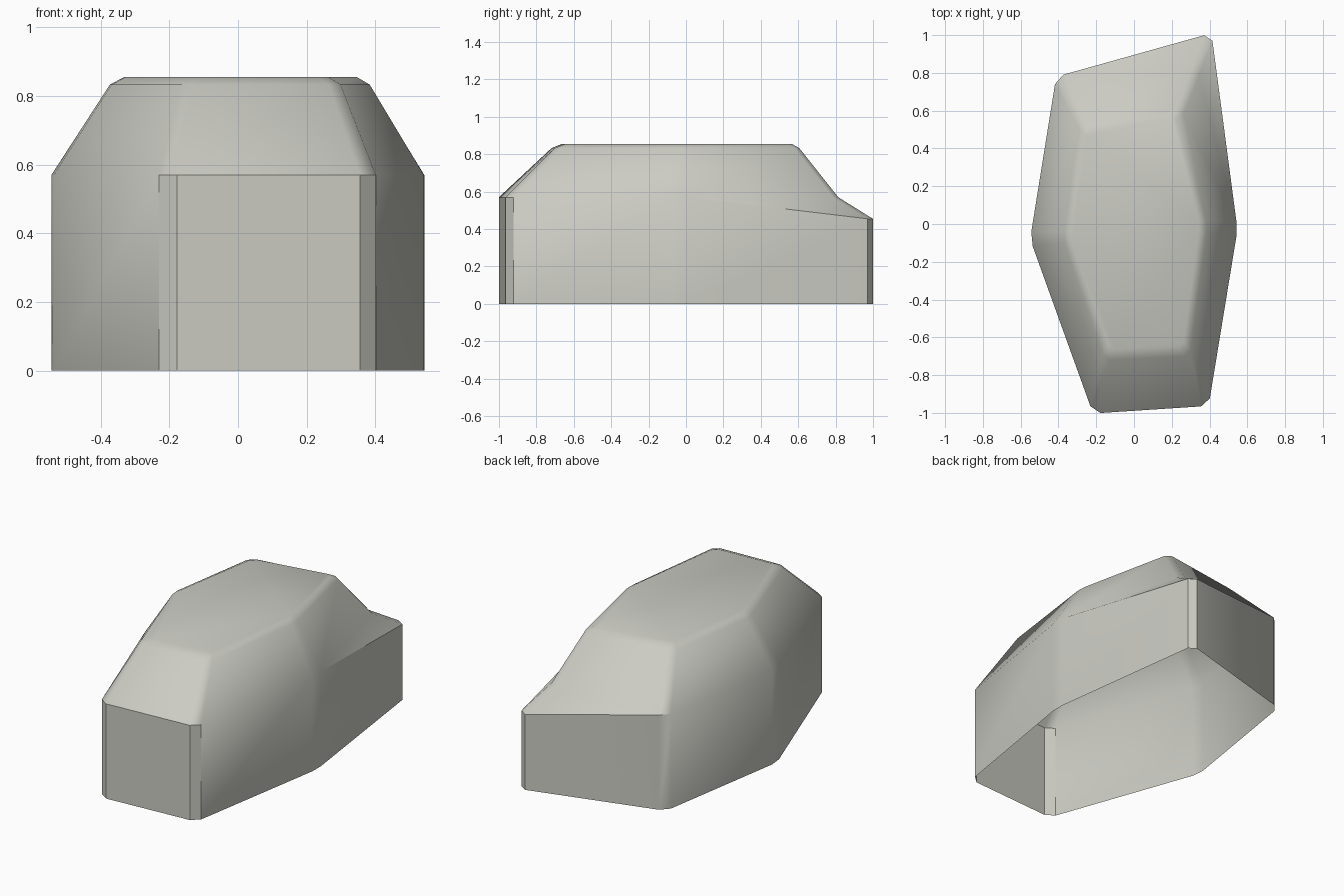
import bpy
import bmesh
import math
from mathutils import Vector

cube = bpy.data.objects.get("Cube")
if cube:
    bpy.data.objects.remove(cube, do_unlink=True)

# Counter-clockwise corners; the first one is the low back corner
BASE = [(.41, 1.01), (-.412, .78), (-.55, -.08), (-.217, -1.003), (.395, -.963), (.548, -.03)]
SHOULDER = [(.255, .61), (-.285, .53), (-.378, -.07), (-.155, -.72), (.295, -.70), (.388, -.01)]
TOP = [(.225, .57), (-.245, .49), (-.336, -.07), (-.125, -.665), (.26, -.645), (.35, -.01)]


def chamfered(corners, cut):
    """Replace each corner with two points, one along each adjoining side."""
    points = []
    for i, corner in enumerate(corners):
        c = Vector(corner)
        for other in (corners[i - 1], corners[(i + 1) % len(corners)]):
            points.append(c + (Vector(other) - c).normalized() * cut)
    return points


def at_height(points, z):
    return [Vector((p.x, p.y, z)) for p in points]


# Stacked outlines, from the open bottom to the flat top
outline = chamfered(BASE, .04)
rim = at_height(outline, .57)
crown_foot = [p.copy() for p in rim]
for i in (0, 1):
    rim[i].z = .455
    crown_foot[i] += Vector((-.07, -.185, 0))
rings = [at_height(outline, 0), rim, crown_foot,
         at_height(chamfered(SHOULDER, .03), .833),
         at_height(chamfered(TOP, .025), .855)]

# Skin the outlines and close the top, leaving the underside open
bm = bmesh.new()
loops = [[bm.verts.new(p) for p in ring] for ring in rings]
for low, high in zip(loops, loops[1:]):
    for i in range(len(low)):
        j = (i + 1) % len(low)
        bm.faces.new((low[i], low[j], high[j], high[i]))
bm.faces.new(loops[-1])
bmesh.ops.remove_doubles(bm, verts=bm.verts, dist=.0005)

mesh = bpy.data.meshes.new("rock_shell")
bm.to_mesh(mesh)
bm.free()
rock = bpy.data.objects.new("rock_shell", mesh)
bpy.context.collection.objects.link(rock)

# Pale stone colour
stone = bpy.data.materials.new("pale_stone")
stone.use_nodes = True
colour = (.6, .6, .55, 1)
stone.diffuse_color = colour
stone.node_tree.nodes["Principled BSDF"].inputs["Base Color"].default_value = colour
mesh.materials.append(stone)

# Soft facets with crisp chamfers
bpy.ops.object.select_all(action='DESELECT')
rock.select_set(True)
bpy.context.view_layer.objects.active = rock
bpy.ops.object.shade_smooth_by_angle(angle=math.radians(35))
